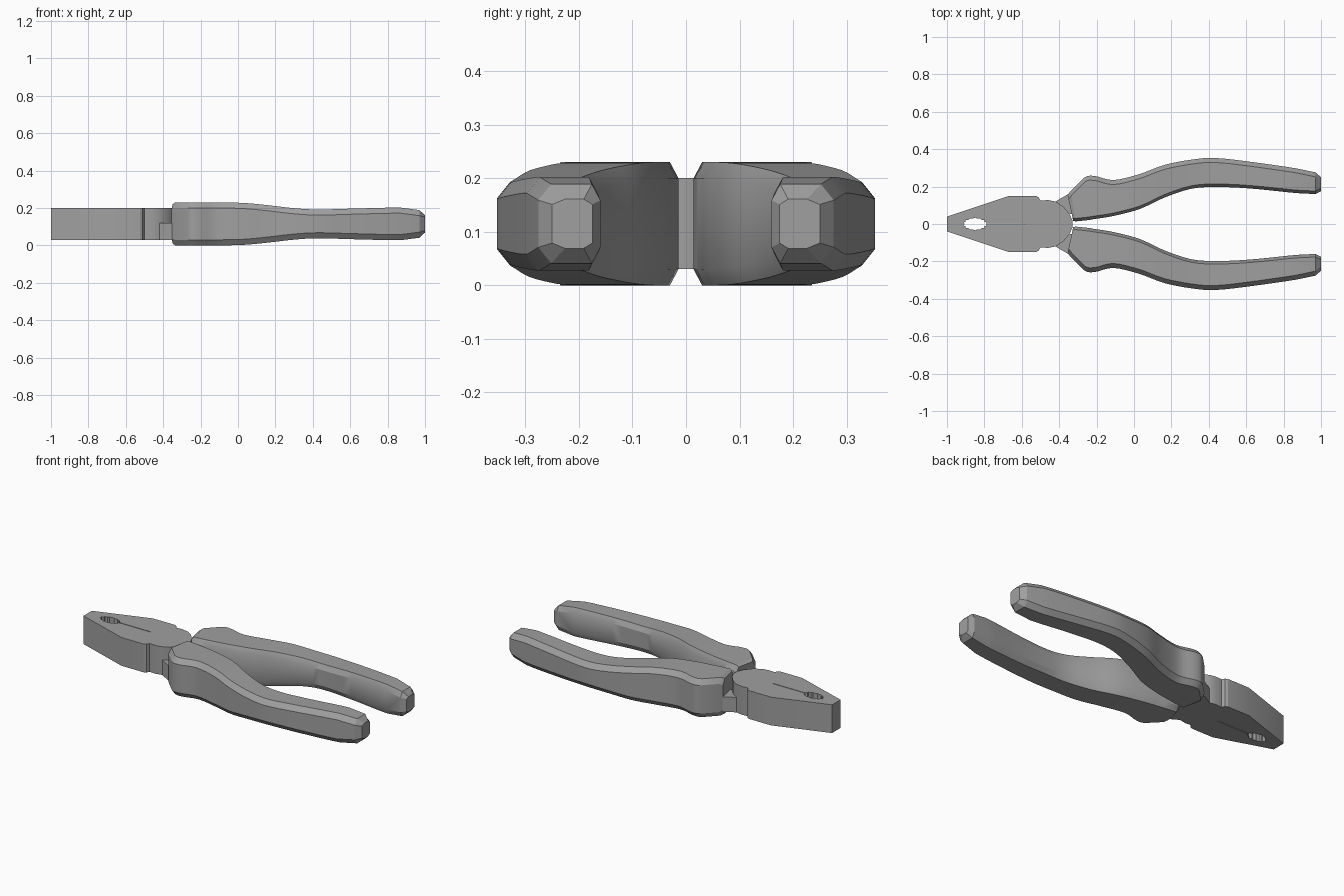
import bpy, bmesh, math
from mathutils import Vector

cube = bpy.data.objects.get("Cube")
if cube:
    bpy.data.objects.remove(cube, do_unlink=True)

# Single steel grey material
steel = bpy.data.materials.new("steel_grey")
steel.use_nodes = True
GREY = (0.35, 0.35, 0.35, 1)
steel.diffuse_color = GREY
steel.node_tree.nodes["Principled BSDF"].inputs["Base Color"].default_value = GREY

BOTTOM, LAP, TOP = 0.03, 0.12, 0.20   # heights of the steel head
MIDDLE = 0.115                        # mid height of the grips


def finish(name, bm):
    bmesh.ops.recalc_face_normals(bm, faces=bm.faces)
    mesh = bpy.data.meshes.new(name)
    bm.to_mesh(mesh)
    bm.free()
    mesh.materials.append(steel)
    ob = bpy.data.objects.new(name, mesh)
    bpy.context.collection.objects.link(ob)
    return ob


def loft(name, rings):
    """Skin a list of equally long closed rings and cap both ends."""
    bm = bmesh.new()
    loops = [[bm.verts.new(p) for p in ring] for ring in rings]
    count = len(loops[0])
    for a, b in zip(loops, loops[1:]):
        for i in range(count):
            j = (i + 1) % count
            bm.faces.new((a[i], a[j], b[j], b[i]))
    bm.faces.new(loops[0])
    bm.faces.new(loops[-1])
    return finish(name, bm)


def prism(name, outline, low, high):
    return loft(name, [[(x, y, z) for x, y in outline] for z in (low, high)])


def make_active(ob):
    bpy.ops.object.select_all(action="DESELECT")
    ob.select_set(True)
    bpy.context.view_layer.objects.active = ob


def cut(target, cutter):
    mod = target.modifiers.new("cut", "BOOLEAN")
    mod.operation, mod.solver, mod.object = "DIFFERENCE", "EXACT", cutter
    make_active(target)
    bpy.ops.object.modifier_apply(modifier=mod.name)
    bpy.data.objects.remove(cutter, do_unlink=True)


def mirror_y(ob):
    mod = ob.modifiers.new("mirror", "MIRROR")
    mod.use_axis = (False, True, False)
    mod.use_mirror_merge = False


def smooth(ob, degrees):
    make_active(ob)
    bpy.ops.object.shade_smooth_by_angle(angle=math.radians(degrees))


# Jaw head with tapered nose, shoulder notch and round joint
half = [(-1, .04), (-.67, .15), (-.525, .15), (-.51, .143), (-.5, .125),
        (-.46, .128), (-.42, .12), (-.38, .095), (-.345, .055), (-.328, .015)]
head = prism("jaw_head", half + [(x, -y) for x, y in reversed(half)], BOTTOM, TOP)

# Toothed pipe grip opening and the slit between the jaws
TEETH = 28
opening = []
for i in range(TEETH):
    angle = math.tau * i / TEETH
    size = 1 if i % 2 else 0.86
    opening.append((-.85 + .064 * size * math.cos(angle), .034 * size * math.sin(angle)))
cut(head, prism("opening_cutter", opening, -1, 1))
slit = [(-.85, -.002), (-.58, -.002), (-.58, .002), (-.85, .002)]
cut(head, prism("slit_cutter", slit, -1, 1))
smooth(head, 25)

# Lower tangs running from the joint into the grips
tang = prism("handle_tang", [(-.42, .12), (-.38, .095), (-.345, .055),
                             (-.3, .05), (-.3, .16), (-.355, .158)], BOTTOM, LAP)
mirror_y(tang)

# Grip stations: x, inner y, outer y, half height
stations = [Vector(s) for s in (
    (-.34, .016, .155, .105), (-.325, .014, .175, .115), (-.26, .02, .247, .115),
    (-.21, .027, .257, .115), (-.11, .043, .235, .115), (.03, .08, .267, .112),
    (.16, .14, .315, .1), (.3, .187, .343, .084), (.43, .198, .353, .077),
    (.62, .19, .333, .082), (.87, .165, .297, .087), (.97, .16, .276, .074),
    (1, .175, .25, .046))]


def spline(p, q, r, s, t):
    """Point between q and r on a smooth curve."""
    return (q * 2 + (r - p) * t + (p * 2 - q * 5 + r * 4 - s) * t ** 2
            + (q * 3 - p - r * 3 + s) * t ** 3) / 2


dense = stations[:3]
for k in range(2, len(stations) - 3):
    dense += [spline(*stations[k - 1:k + 3], t / 4) for t in range(1, 5)]
dense += stations[-2:]


def section(station):
    """Eight sided section with chamfered edges, slanted at the joint end."""
    x, inner, outer, tall = station
    slant = .03 * min(1, max(0, (-.2 - x) / .12))
    near, far = .016, .024
    bevel = .03 if x < .99 else .01
    side = [(inner, tall - bevel), (inner + near, tall),
            (outer - far, tall), (outer, tall - bevel)]
    ring = side + [(y, -z) for y, z in reversed(side)]
    width = outer - inner
    return [(x + slant * (.5 - (y - inner) / width), y, MIDDLE + z) for y, z in ring]


grip = loft("handle_grip", [section(s) for s in dense])
smooth(grip, 28)
mirror_y(grip)
